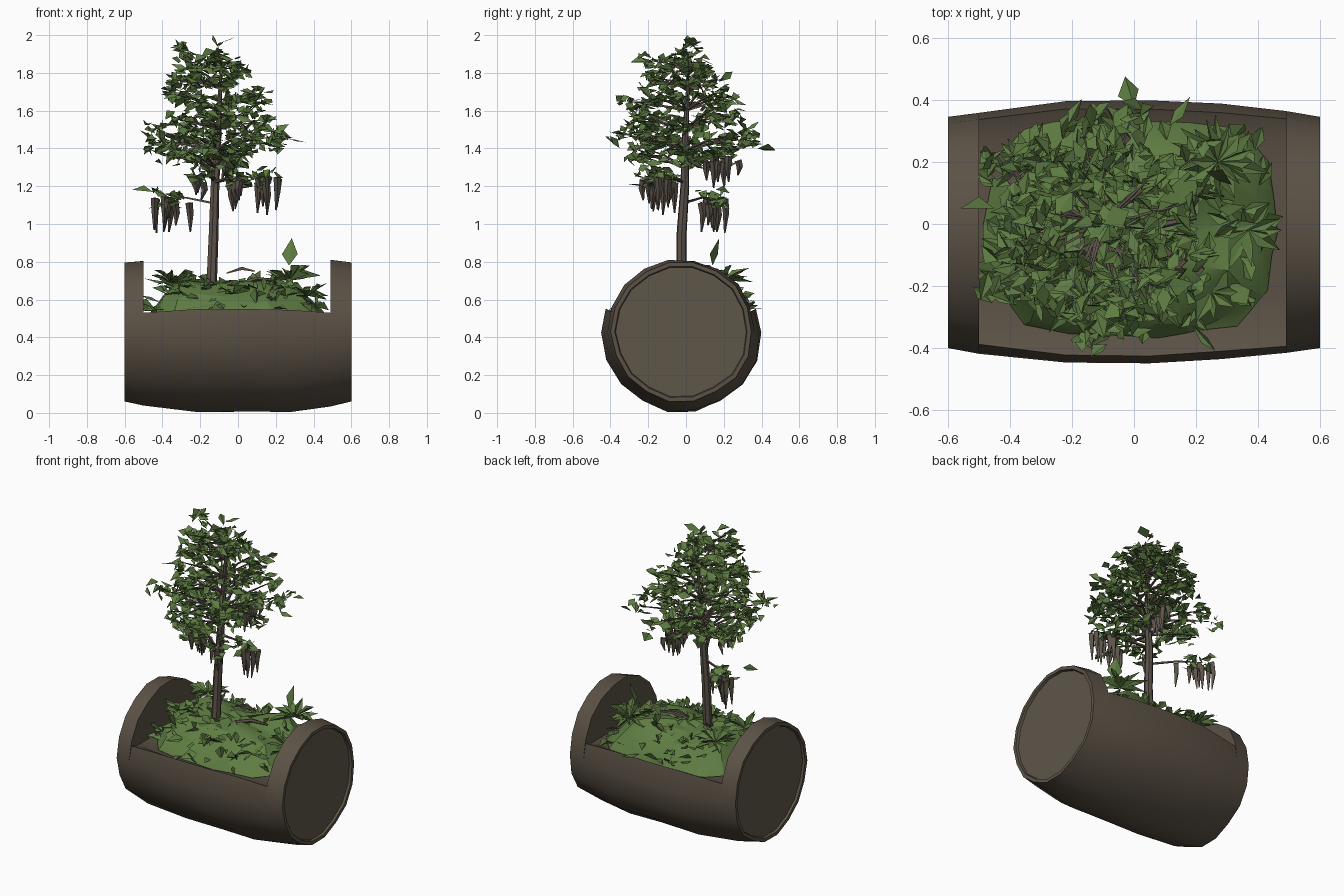
import bpy, bmesh, math, random
from mathutils import Vector

if "Cube" in bpy.data.objects:
    bpy.data.objects.remove(bpy.data.objects["Cube"])

random.seed(11)
U = random.uniform


def material(name, rgb):
    m = bpy.data.materials.new(name)
    m.diffuse_color = (*rgb, 1)
    m.use_nodes = True
    m.node_tree.nodes["Principled BSDF"].inputs["Base Color"].default_value = m.diffuse_color
    return m


BARK = material("bark brown", (0.105, 0.083, 0.060))
WOOD = material("cut wood", (0.112, 0.092, 0.066))
TWIG = material("twig brown", (0.108, 0.086, 0.068))
GREEN = material("leaf green", (0.115, 0.205, 0.056))


def add_object(name, bm, *mats):
    bmesh.ops.recalc_face_normals(bm, faces=bm.faces)
    me = bpy.data.meshes.new(name)
    bm.to_mesh(me)
    bm.free()
    for m in mats:
        me.materials.append(m)
    ob = bpy.data.objects.new(name, me)
    bpy.context.collection.objects.link(ob)
    return ob


def smooth(ob, angle=30):
    bpy.ops.object.select_all(action='DESELECT')
    ob.select_set(True)
    bpy.context.view_layer.objects.active = ob
    bpy.ops.object.shade_smooth_by_angle(angle=math.radians(angle))


def skin(bm, rings):
    """Join vertex rings with quads and cap both ends."""
    loops = [[bm.verts.new(p) for p in r] for r in rings]
    n = len(loops[0])
    for a, b in zip(loops, loops[1:]):
        for i in range(n):
            bm.faces.new((a[i], a[(i + 1) % n], b[(i + 1) % n], b[i]))
    return [bm.faces.new(loops[0]), bm.faces.new(loops[-1])]


def tube(bm, pts, radii, sides=5):
    pts = [Vector(p) for p in pts]
    rings = []
    for i, (p, r) in enumerate(zip(pts, radii)):
        d = (pts[min(i + 1, len(pts) - 1)] - pts[max(i - 1, 0)]).normalized()
        side = d.orthogonal() if abs(d.z) < 0.8 else Vector((0, 1, 0)).cross(d)
        side.normalize()
        other = d.cross(side)
        rings.append([p + r * (math.cos(t) * side + math.sin(t) * other)
                      for t in (k * math.tau / sides for k in range(sides))])
    skin(bm, rings)


def blade(bm, base, direction, length, width, droop=0.0, tilt=0.8):
    """Folded pointed leaf, tilted at random about its own length."""
    d = Vector(direction).normalized()
    up = Vector((U(-tilt, tilt), U(-tilt, tilt), 1))
    side = d.cross(up).normalized()
    mid = base + d * length * U(0.35, 0.65)
    tip = base + d * length - Vector((0, 0, droop))
    fold = side.cross(d) * U(-0.4, 0.4) * width
    pts = [base, mid + side * width / 2 + fold, tip, mid - side * width * U(.2, .6) + fold]
    for p in pts:
        p.z = min(p.z, 2.0)
        p.y = max(-0.48, min(0.48, p.y))
    a, b, c, e = [bm.verts.new(p) for p in pts]
    bm.faces.new((a, b, c))
    bm.faces.new((a, c, e))


# Hollowed log lying along x, with a raised rim and recessed disc at each end
N, CY = 18, -0.025
stations = [(-0.585, .345, .43, 0), (-0.6, .35, .43, 0), (-0.6, .372, .43, 0),
            (-0.5, .39, .425, 0), (-0.5, .39, .425, 1), (-0.22, .418, .42, 1),
            (0.05, .425, .425, 1), (0.28, .415, .42, 1), (0.49, .39, .425, 1),
            (0.49, .39, .425, 0), (0.6, .372, .43, 0), (0.6, .35, .43, 0),
            (0.585, .345, .43, 0)]
lip = {-0.5: .53, -0.22: .55, 0.05: .55, 0.28: .545, 0.49: .53}
wobble = [U(0.98, 1.015) for _ in range(N)]
jitter = {x: [U(-.008, .006) for _ in range(N)] for x, *_ in stations}
rings = []
for x, r, cz, opened in stations:
    ring = []
    for k in range(N):
        t = math.radians(20 * k)
        rad = r * wobble[k] + jitter[x][k] * (abs(x) < 0.58)
        y, z = CY + rad * math.cos(t), cz + rad * math.sin(t)
        if opened and 1 <= k <= 8:
            z = lip[x] if k in (1, 8) else 0.51
        ring.append((x, y, max(z, 0.005)))
    rings.append(ring)
bm = bmesh.new()
for f in skin(bm, rings):
    f.material_index = 1
bmesh.ops.remove_doubles(bm, verts=bm.verts, dist=0.0005)
smooth(add_object("hollow_log", bm, BARK, WOOD))


# Lumpy moss mound as one surface: rounded outline with a few humps
def mound_height(x, y, s):
    h = 0.52 + 0.14 * (1 - s ** 3.5)
    for hx, hy, size, top in ((-.32, .15, .15, .08), (-.33, -.12, .13, .06),
                              (.24, .19, .14, .08), (.0, -.02, .2, .03), (.27, -.15, .14, .02)):
        h += top * math.exp(-((x - hx) ** 2 + (y - hy) ** 2) / size ** 2) * (1 - s ** 6)
    return h


def mound_point(t, s):
    c, d = math.cos(t), math.sin(t)
    k = (abs(c) ** 3 + abs(d) ** 3) ** (-1 / 3)
    x, y = -0.01 + 0.475 * k * c * s, -0.01 + 0.36 * k * d * s
    return Vector((x, y, mound_height(x, y, s)))


bm = bmesh.new()
rings = []
for s in (1.0, 0.95, 0.84, 0.7, 0.54, 0.38, 0.22, 0.08):
    rings.append([mound_point(k * math.tau / 22, s) +
                  Vector((U(-.018, .018), U(-.018, .018), U(-.018, .018) * (s < 1)))
                  for k in range(22)])
bottom = skin(bm, rings)[0]
bm.faces.remove(bottom)
smooth(add_object("moss_mound", bm, GREEN), 20)

# Ground leaves scattered over the mound, plus rosettes of fern blades
bm = bmesh.new()
for _ in range(130):
    t, s = U(0, math.tau), math.sqrt(U(0.05, 0.95))
    p = mound_point(t, s) - Vector((0, 0, 0.01))
    blade(bm, p, (math.cos(t) * .7 + U(-1, 1), math.sin(t) * .7 + U(-1, 1), U(0, .9)),
          U(0.06, 0.12), U(0.03, 0.07), 0.02)
ferns = [(.27, .2, .70, .17, 20), (-.34, .18, .70, .15, 16), (-.36, -.1, .69, .14, 12),
         (.37, -.02, .62, .15, 10), (-.03, -.24, .63, .12, 8), (.25, -.22, .62, .12, 8)]
for x, y, z, length, count in ferns:
    for k in range(count):
        t = k * 2.4
        blade(bm, Vector((x, y, z)), (math.cos(t), math.sin(t), U(0.0, 1.0)),
              length * U(0.7, 1.1), U(.035, .06), 0.03, 0.4)
blade(bm, Vector((.27, .14, .78)), (.1, .25, 1), 0.15, 0.09)
add_object("ground_leaves", bm, GREEN)


# Trunk
def trunk_at(z):
    return Vector((-0.15 + 0.06 * max(0, (z - 0.65) / 1.3), -0.03 + 0.03 * (z - 0.65), z))


bm = bmesh.new()
levels = [0.62, 0.7, 0.95, 1.2, 1.45, 1.7, 1.9]
tube(bm, [trunk_at(z) + Vector((U(-.008, .008), U(-.008, .008), 0)) for z in levels],
     [0.032, 0.029, 0.027, 0.024, 0.018, 0.011, 0.004], 7)
smooth(add_object("trunk", bm, TWIG), 40)

# Branch tiers: height, x centre and reach, y centre and reach, branch count
tiers = [(1.37, -.16, .25, -.07, .32, 7), (1.46, -.09, .42, .0, .40, 13),
         (1.57, -.09, .26, -.04, .32, 9), (1.67, -.09, .30, -.04, .33, 9),
         (1.79, -.14, .22, -.02, .21, 8), (1.88, -.17, .14, -.06, .15, 5)]
wood, leaves = bmesh.new(), bmesh.new()


def leaf_clump(c, count, spread):
    for _ in range(count):
        p = c + Vector((U(-1, 1) * spread, U(-1, 1) * spread, U(-.8, .8) * spread))
        t = U(0, math.tau)
        d = Vector((math.cos(t), math.sin(t), U(-.7, .7))).normalized()
        length = U(0.05, 0.10)
        blade(leaves, p - d * length * 0.4, d, length, U(0.035, 0.065),
              U(-0.01, 0.02), 1.4)


def branch(start, tip):
    mid = start.lerp(tip, 0.55) + Vector((0, 0, 0.012))
    tube(wood, [start, mid, tip], [0.008, 0.006, 0.002], 4)


for i, (z, cx, rx, cy, ry, count) in enumerate(tiers):
    for k in range(count):
        t = k * math.tau / count + i * 0.7 + U(-.2, .2)
        s = U(0.66, 0.95)
        tip = Vector((cx + rx * s * math.cos(t), cy + ry * s * math.sin(t), z + U(-.04, .04)))
        start = trunk_at(z - 0.07)
        branch(start, tip)
        leaf_clump(tip, 9, 0.05)
        leaf_clump(start.lerp(tip, 0.62), 4, 0.05)
leaf_clump(Vector((-.09, 0, 1.92)), 6, 0.04)
blade(leaves, Vector((-.1, 0, 1.93)), (-.35, .05, 1), 0.1, 0.05)
blade(leaves, Vector((-.1, 0, 1.955)), (1, .5, .4), 0.1, 0.08)

# Low branches that carry hanging moss: branch tip, strand length, strand count
strands = bmesh.new()
hanging = [((.15, -.12, 1.25), .15, 8), ((.02, -.21, 1.25), .13, 7),
           ((-.39, .16, 1.14), .16, 9), ((-.06, .2, 1.36), .14, 8),
           ((-.19, -.17, 1.26), .1, 4)]
for tip, length, count in hanging:
    tip = Vector(tip)
    start = trunk_at(tip.z - 0.03)
    branch(start, tip)
    leaf_clump(tip, 12, 0.065)
    leaf_clump(start.lerp(tip, 0.75), 5, 0.045)
    for _ in range(count):
        p = start.lerp(tip, U(0.6, 1.15)) + Vector((U(-.05, .05), U(-.05, .05), U(-.03, 0)))
        h = length * U(0.55, 1.2)
        tube(strands, [p, p + Vector((U(-.01, .01), U(-.01, .01), -h * .4)),
                       p + Vector((U(-.01, .01), 0, -h))], [0.02, 0.017, 0.004], 4)

# Single leaves reaching out of the crown
blade(leaves, Vector((-.45, .05, 1.17)), (-1, .0, .1), 0.11, 0.06)
blade(leaves, Vector((.27, .05, 1.45)), (1, .1, -.2), 0.09, 0.06)
blade(leaves, Vector((.0, .38, 1.4)), (-.3, 1, -.1), 0.1, 0.08)

add_object("branches", wood, TWIG)
add_object("tree_leaves", leaves, GREEN)
add_object("hanging_moss", strands, TWIG)

# Fallen twigs on the mound
bm = bmesh.new()
tube(bm, [(-.06, .05, .74), (.02, .06, .765), (.09, .05, .75)], [.004, .012, .004], 4)
tube(bm, [(.0, -.02, .68), (.1, .0, .71), (.2, .02, .7)], [.012, .012, .006], 5)
add_object("fallen_twigs", bm, TWIG)
